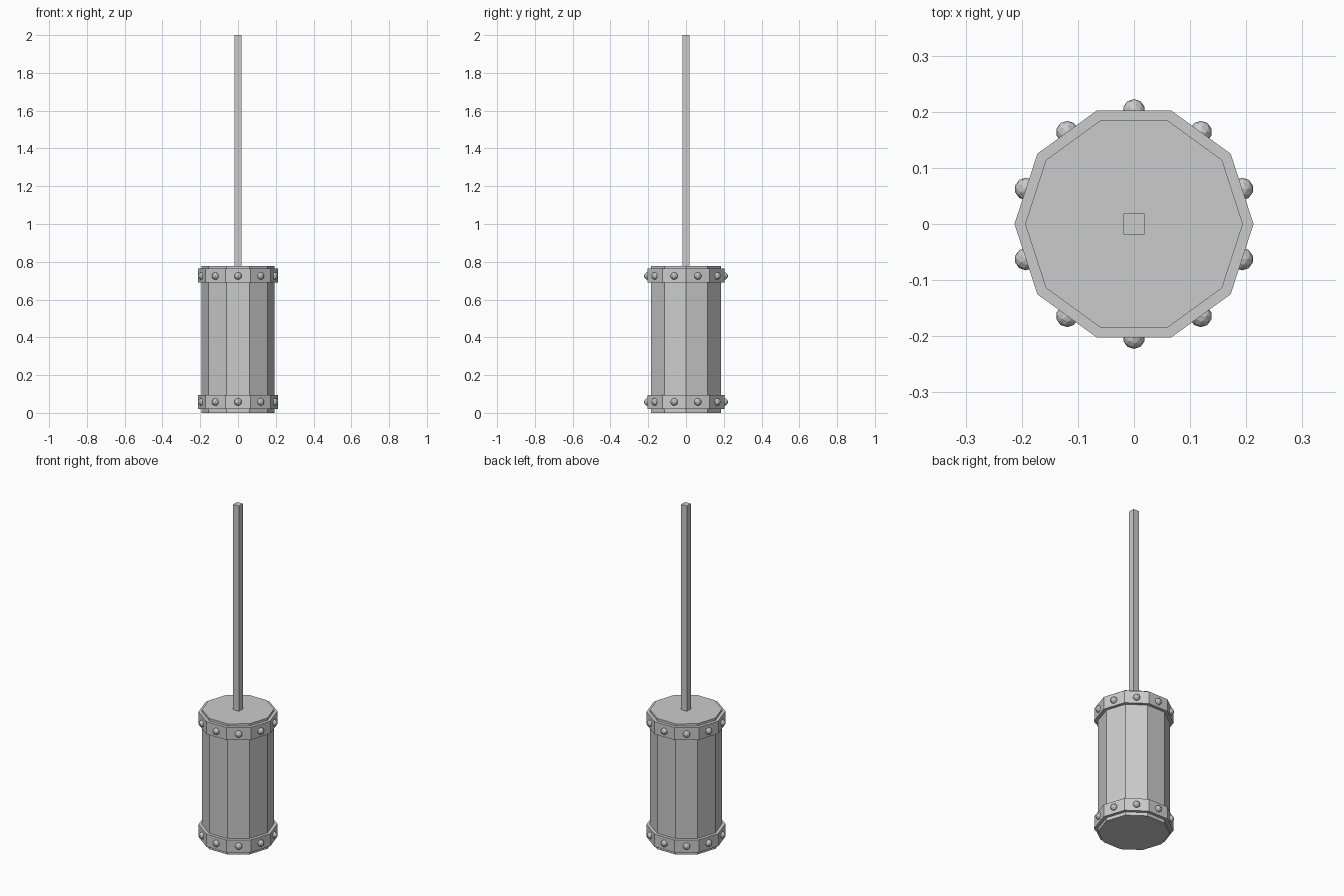
import bpy, bmesh
from math import pi, sin, cos

if "Cube" in bpy.data.objects:
    bpy.data.objects.remove(bpy.data.objects["Cube"])

SIDES = 10
BODY_R, BAND_R = 0.194, 0.213
APOTHEM = BAND_R * cos(pi / SIDES)


def make_object(name, bm):
    bmesh.ops.recalc_face_normals(bm, faces=bm.faces)
    mesh = bpy.data.meshes.new(name)
    bm.to_mesh(mesh)
    bm.free()
    ob = bpy.data.objects.new(name, mesh)
    bpy.context.collection.objects.link(ob)
    return ob


def ring(bm, r, z):
    return [bm.verts.new((r * cos(2 * pi * i / SIDES), r * sin(2 * pi * i / SIDES), z))
            for i in range(SIDES)]


def bridge(bm, a, b):
    for i in range(SIDES):
        j = (i + 1) % SIDES
        bm.faces.new((a[i], a[j], b[j], b[i]))


# ten-sided head
bm = bmesh.new()
low, high = ring(bm, BODY_R, 0.0), ring(bm, BODY_R, 0.778)
bridge(bm, low, high)
bm.faces.new(low)
bm.faces.new(high)
make_object("head", bm)


# metal bands with one rivet in the middle of every side
def band(prefix, z0, z1, rivet_z):
    bm = bmesh.new()
    profile = [(BODY_R, z0), (BAND_R, z0), (BAND_R, z1), (BODY_R, z1)]
    loops = [ring(bm, r, z) for r, z in profile]
    for k in range(4):
        bridge(bm, loops[k], loops[(k + 1) % 4])
    make_object(prefix + "_band", bm)

    for i in range(SIDES):
        a = 2 * pi * (i + 0.5) / SIDES
        bpy.ops.mesh.primitive_ico_sphere_add(
            subdivisions=2, radius=0.02,
            location=(APOTHEM * cos(a), APOTHEM * sin(a), rivet_z))
        bpy.context.object.name = f"{prefix}_rivet_{i + 1}"


band("lower", 0.02, 0.095, 0.058)
band("upper", 0.69, 0.765, 0.725)

# square handle
bpy.ops.mesh.primitive_cube_add(size=1, location=(0, 0, (0.77 + 2.0) / 2))
handle = bpy.context.object
handle.name = "handle"
handle.scale = (0.038, 0.038, 2.0 - 0.77)
